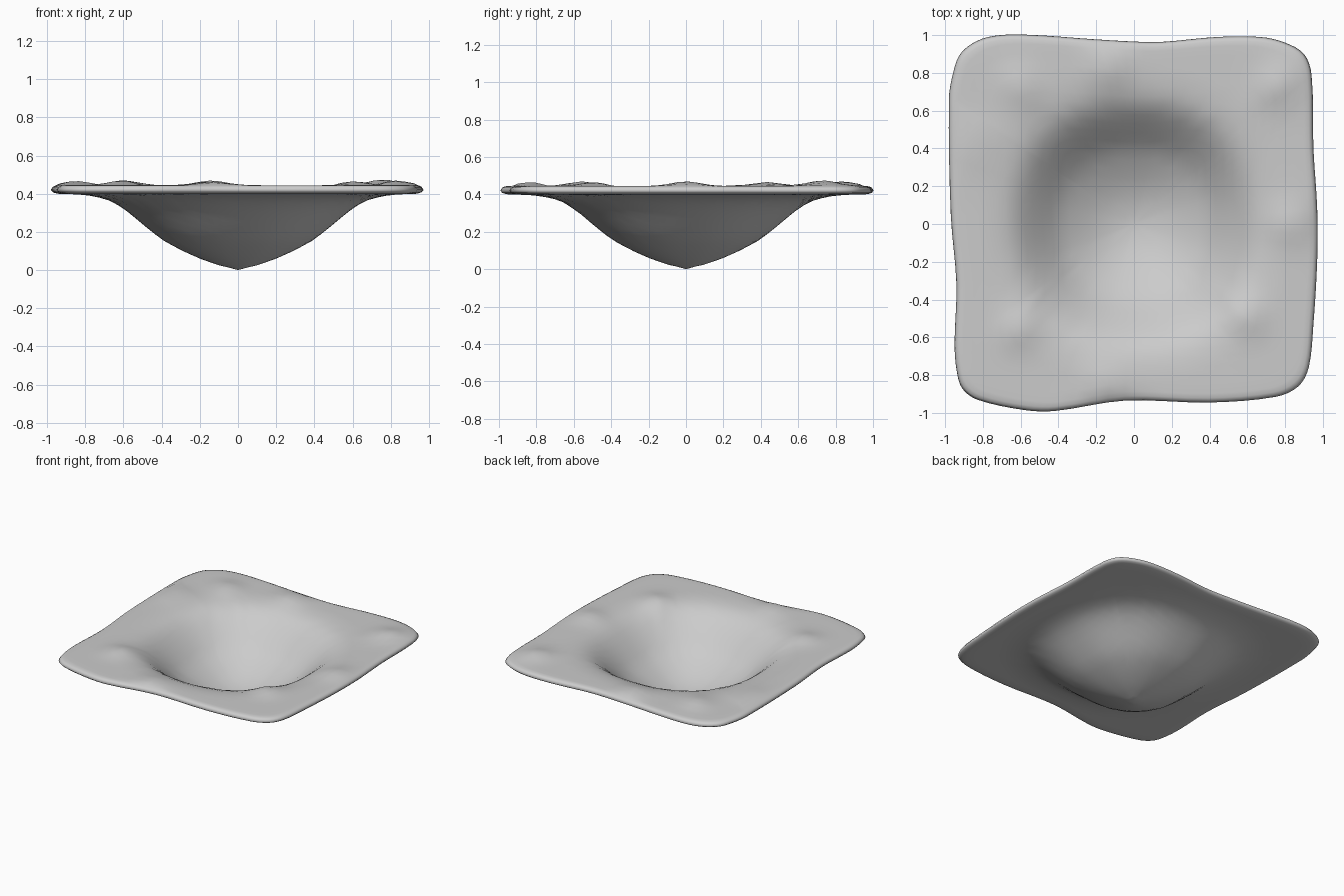
import bpy, bmesh, math

if "Cube" in bpy.data.objects:
    bpy.data.objects.remove(bpy.data.objects["Cube"])

# Wavy square outline, anticlockwise
OUTLINE = [(.97, .08), (.95, .4), (.94, .79), (.9, .9), (.8, .96), (.67, .99),
           (.44, .99), (.16, .965), (.02, .965), (-.24, .98), (-.52, 1.0),
           (-.71, 1.0), (-.83, .97), (-.92, .9), (-.96, .79), (-.98, .66),
           (-.97, .05), (-.94, -.32), (-.95, -.63), (-.94, -.77), (-.91, -.87),
           (-.83, -.93), (-.58, -.985), (-.42, -.99), (-.05, -.935),
           (.4, -.945), (.75, -.915), (.87, -.86), (.925, -.76), (.95, -.53),
           (.97, -.19)]

# Crater profiles: distance from centre, height
UNDER = [(0, .003), (.1, .025), (.2, .06), (.3, .105), (.4, .16), (.5, .24),
         (.57, .30), (.65, .355), (.7, .374), (.77, .389), (.85, .398), (2, .402)]
UPPER = [(0, .05), (.1, .062), (.2, .092), (.3, .14), (.4, .2), (.5, .295),
         (.57, .36), (.63, .405), (.7, .432), (.8, .444), (2, .447)]
# Low swells on the upper surface: x, y, height
SWELLS = [(.76, .73, .03), (.58, -.48, .028), (-.6, -.55, .026), (-.14, .83, .025),
          (-.85, .43, .022), (.82, 0, .025), (-.14, -.83, .02), (-.6, .73, .025)]


def smooth_loop(pts, steps):
    """Catmull-Rom through a closed list of points."""
    out, n = [], len(pts)
    for i in range(n):
        a, b, c, d = (pts[(i + k) % n] for k in (-1, 0, 1, 2))
        # fewer overshoots: tangents scaled to the chord length
        length = math.dist(b, c)
        m1 = [(c[k] - a[k]) * length / (math.dist(a, b) + length) for k in (0, 1)]
        m2 = [(d[k] - b[k]) * length / (math.dist(c, d) + length) for k in (0, 1)]
        for s in range(steps):
            t = s / steps
            h = (2*t**3 - 3*t*t + 1, t**3 - 2*t*t + t, -2*t**3 + 3*t*t, t**3 - t*t)
            out.append(tuple(h[0]*b[k] + h[1]*m1[k] + h[2]*c[k] + h[3]*m2[k]
                             for k in (0, 1)))
    return out


def height(profile, r):
    for (r0, z0), (r1, z1) in zip(profile, profile[1:]):
        if r <= r1:
            return z0 + (z1 - z0) * (r - r0) / (r1 - r0)
    return profile[-1][1]


def radius(x, y):
    """Slightly squared radius, so the crater is a rounded square."""
    p = 2.25
    return (abs(x)**p + abs(y)**p) ** (1 / p)


def upper(x, y):
    z = height(UPPER, radius(x, y))
    return z + sum(h * math.exp(-((x-a)**2 + (y-b)**2) / .012) for a, b, h in SWELLS)


def under(x, y):
    return height(UNDER, radius(x, y))


loop = smooth_loop(OUTLINE, 4)
bm = bmesh.new()


def ring(s, fn):
    return [bm.verts.new((x*s, y*s, fn(x*s, y*s))) for x, y in loop]


# Rings run from the crater floor, over the rounded rim, to the underside
inner = [i * .05 for i in range(1, 20)]
rings = [ring(s, upper) for s in inner]
for s, z in ((.975, .443), (.99, .436), (1, .42), (.99, .408), (.975, .403)):
    rings.append(ring(s, lambda x, y, z=z: z))
rings += [ring(s, under) for s in reversed(inner)]

n = len(loop)
for a, b in zip(rings, rings[1:]):
    for i in range(n):
        j = (i + 1) % n
        bm.faces.new((a[i], b[i], b[j], a[j]))
top = bm.verts.new((0, 0, upper(0, 0)))
low = bm.verts.new((0, 0, 0))
for i in range(n):
    j = (i + 1) % n
    bm.faces.new((top, rings[0][i], rings[0][j]))
    bm.faces.new((low, rings[-1][j], rings[-1][i]))
bmesh.ops.recalc_face_normals(bm, faces=bm.faces)

mesh = bpy.data.meshes.new("crater_ground")
bm.to_mesh(mesh)
bm.free()
mesh.shade_smooth()
crater = bpy.data.objects.new("crater_ground", mesh)
bpy.context.collection.objects.link(crater)
